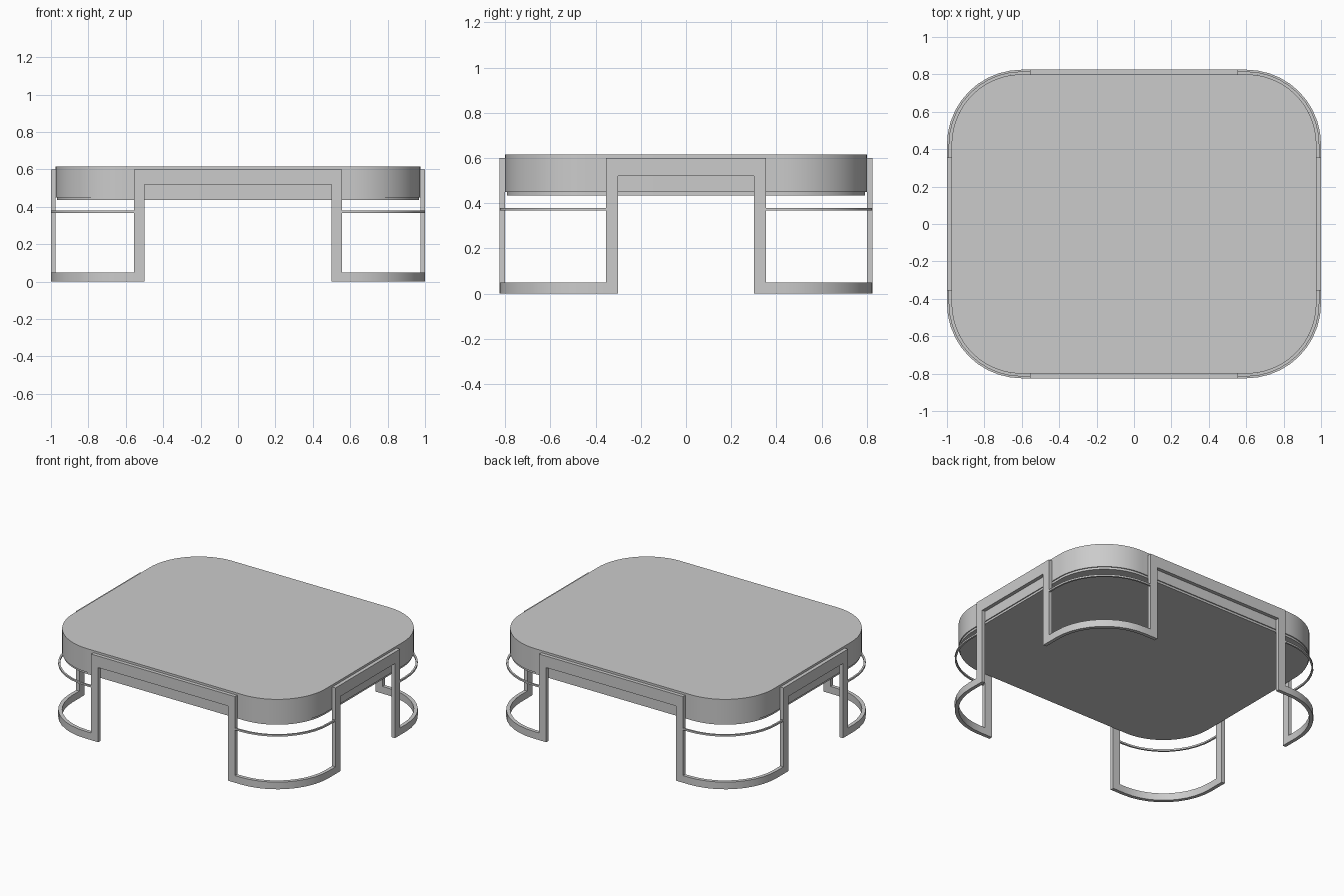
import bpy, bmesh, math

cube = bpy.data.objects.get("Cube")
if cube:
    bpy.data.objects.remove(cube, do_unlink=True)

HX, HY, R, T = 1.0, 0.825, 0.40, 0.025     # frame half sizes, corner radius, bar depth
LEG_X, LEG_Y, W = 0.50, 0.30, 0.055        # inner edges of the legs, leg width
LEG_TOP, RAIL_Z = 0.60, 0.52


def material(name, rgb):
    mat = bpy.data.materials.new(name)
    mat.use_nodes = True
    color = (*rgb, 1)
    mat.diffuse_color = color
    mat.node_tree.nodes["Principled BSDF"].inputs["Base Color"].default_value = color
    return mat


GREY = material("plain grey", (0.6, 0.6, 0.6))


def finish(name, bm):
    bmesh.ops.recalc_face_normals(bm, faces=bm.faces)
    mesh = bpy.data.meshes.new(name)
    bm.to_mesh(mesh)
    bm.free()
    mesh.materials.append(GREY)
    obj = bpy.data.objects.new(name, mesh)
    bpy.context.collection.objects.link(obj)
    bpy.ops.object.select_all(action="DESELECT")
    obj.select_set(True)
    bpy.context.view_layer.objects.active = obj
    bpy.ops.object.shade_smooth_by_angle(angle=math.radians(30))
    return obj


def arc(inset, steps):
    """Corner arc in the +x +y quadrant, from the side to the back."""
    cx, cy, r = HX - R, HY - R, R - inset
    angles = [math.pi / 2 * i / steps for i in range(steps + 1)]
    return [(cx + r * math.cos(a), cy + r * math.sin(a)) for a in angles]


def slab(name, inset, z0, z1):
    q = arc(inset, 24)
    outline = q + [(-x, y) for x, y in reversed(q)]
    outline += [(-x, -y) for x, y in q] + [(x, -y) for x, y in reversed(q)]
    bm = bmesh.new()
    face = bm.faces.new([bm.verts.new((x, y, z0)) for x, y in outline])
    top = bmesh.ops.extrude_face_region(bm, geom=[face], use_keep_orig=True)["geom"]
    bmesh.ops.translate(bm, vec=(0, 0, z1 - z0),
                        verts=[v for v in top if isinstance(v, bmesh.types.BMVert)])
    return finish(name, bm)


def strip(bm, outer, inner, z0, z1):
    """Bar of rectangular section swept between two matching paths."""
    rings = [[bm.verts.new(p) for p in ((*o, z0), (*o, z1), (*i, z1), (*i, z0))]
             for o, i in zip(outer, inner)]
    for a, b in zip(rings, rings[1:]):
        for k in range(4):
            n = (k + 1) % 4
            bm.faces.new((a[k], a[n], b[n], b[k]))
    bm.faces.new(rings[0])
    bm.faces.new(rings[-1])


def box(bm, x0, x1, y0, y1, z0, z1):
    strip(bm, [(x0, y0), (x1, y0)], [(x0, y1), (x1, y1)], z0, z1)


def corner_bar(bm, sx, sy, z0, z1, depth):
    paths = []
    for d in (0, depth):
        path = [(HX - d, LEG_Y + W)] + arc(d, 10) + [(LEG_X + W, HY - d)]
        paths.append([(sx * x, sy * y) for x, y in path])
    strip(bm, *paths, z0, z1)


# Table top and the recessed board below it
slab("table_top", 0.025, 0.45, 0.615)
slab("under_board", 0.032, 0.435, 0.45)

# Corner frames: two legs, a curved foot and a thin curved rod
for sx, side in ((1, "left"), (-1, "right")):
    for sy, end in ((-1, "front"), (1, "back")):
        bm = bmesh.new()
        box(bm, sx * LEG_X, sx * (LEG_X + W), sy * HY, sy * (HY - T), 0, LEG_TOP)
        box(bm, sx * HX, sx * (HX - T), sy * LEG_Y, sy * (LEG_Y + W), 0, LEG_TOP)
        corner_bar(bm, sx, sy, 0, 0.05, T)
        finish(f"{end}_{side}_leg_frame", bm)
        bm = bmesh.new()
        corner_bar(bm, sx, sy, 0.367, 0.379, 0.012)
        finish(f"{end}_{side}_rod", bm)

# Upper rails joining the legs along each edge
for s, end, side in ((-1, "front", "right"), (1, "back", "left")):
    bm = bmesh.new()
    box(bm, -LEG_X, LEG_X, s * HY, s * (HY - T), RAIL_Z, LEG_TOP)
    finish(f"{end}_rail", bm)
    bm = bmesh.new()
    box(bm, s * HX, s * (HX - T), -LEG_Y, LEG_Y, RAIL_Z, LEG_TOP)
    finish(f"{side}_rail", bm)
